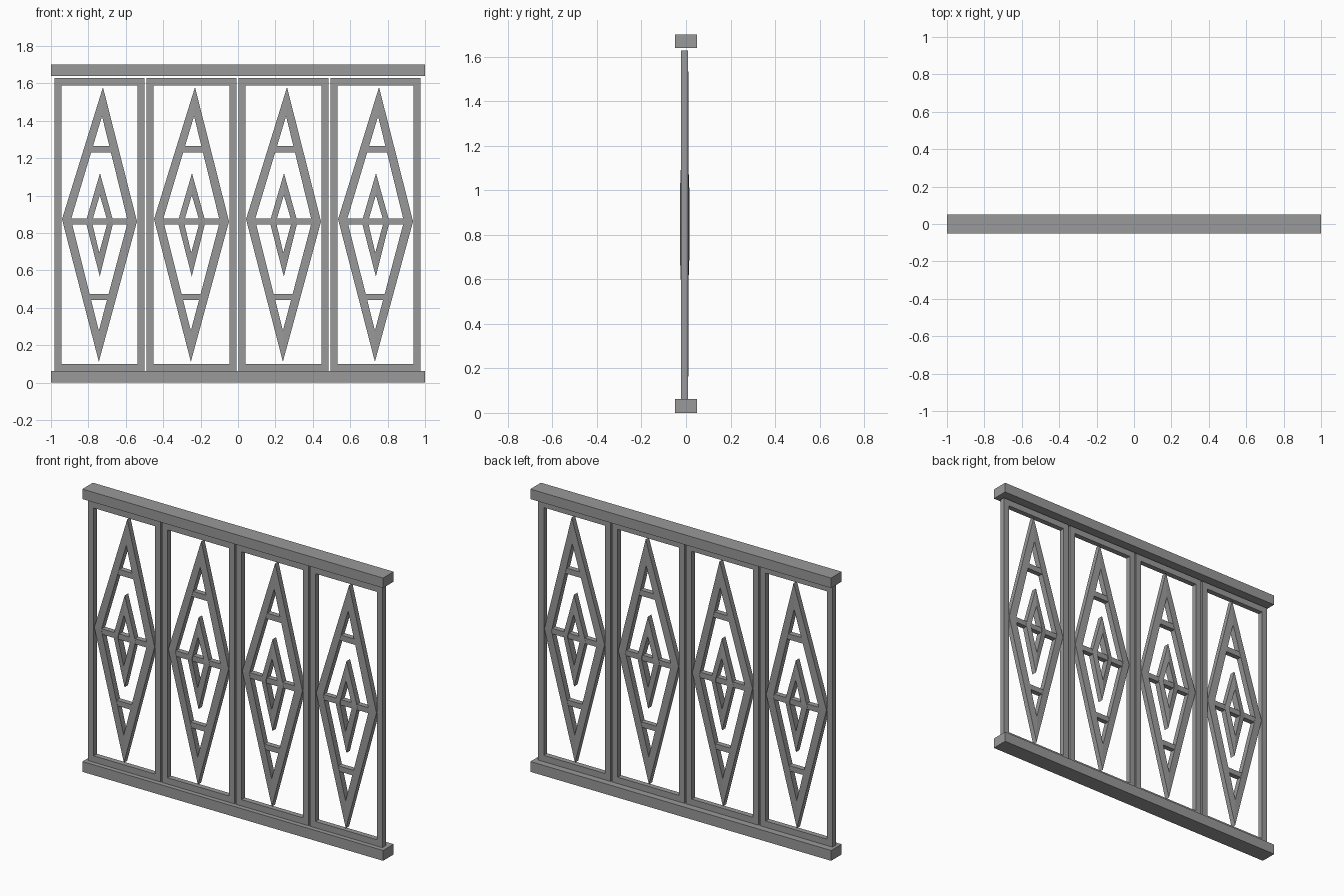
import bpy

if "Cube" in bpy.data.objects:
    bpy.data.objects.remove(bpy.data.objects["Cube"])

Y0 = -0.006  # depth centre of the panels

# Dark grey paint
paint = bpy.data.materials.new("dark_grey")
paint.diffuse_color = (0.32, 0.32, 0.32, 1)
paint.use_nodes = True
paint.node_tree.nodes["Principled BSDF"].inputs["Base Color"].default_value = paint.diffuse_color


def mesh_object(name, verts, faces):
    me = bpy.data.meshes.new(name)
    me.from_pydata(verts, [], faces)
    me.update()
    me.materials.append(paint)
    ob = bpy.data.objects.new(name, me)
    bpy.context.collection.objects.link(ob)
    return ob


def ring(name, cx, outer, inner, h_out, h_in):
    """Four-sided mitred frame; loops are anticlockwise (x, z) seen from the front."""
    verts = []
    for sign in (-1, 1):
        for loop, h in ((outer, h_out), (inner, h_in)):
            verts += [(cx + x, Y0 + sign * h, z) for x, z in loop]
    faces = []
    for i in range(4):
        j = (i + 1) % 4
        faces += [(i, j, 4 + j, 4 + i), (8 + j, 8 + i, 12 + i, 12 + j),
                  (j, i, 8 + i, 8 + j), (4 + i, 4 + j, 12 + j, 12 + i)]
    return mesh_object(name, verts, faces)


def prism(name, cx, pts, y0, y1):
    """Four-sided (x, z) outline extruded in depth."""
    verts = [(cx + x, y, z) for y in (y0, y1) for x, z in pts]
    faces = [(0, 1, 2, 3), (7, 6, 5, 4)]
    faces += [((i + 1) % 4, i, 4 + i, 4 + (i + 1) % 4) for i in range(4)]
    return mesh_object(name, verts, faces)


def rect(x0, x1, z0, z1):
    return [(x0, z0), (x1, z0), (x1, z1), (x0, z1)]


# Top and bottom rails
prism("bottom_rail", 0, rect(-1, 1, 0, 0.062), -0.05, 0.05)
prism("top_rail", 0, rect(-1, 1, 1.64, 1.70), -0.05, 0.05)

# Four lattice panels
for k in range(4):
    cx = -0.741 + 0.492 * k
    n = k + 1
    ring(f"panel_frame_{n}", cx, rect(-0.241, 0.241, 0.062, 1.628),
         rect(-0.204, 0.204, 0.1, 1.59), 0.016, 0.016)
    # Outer and inner diamonds: bottom, right, top, left
    ring(f"large_diamond_{n}", cx,
         [(-0.003, 0.112), (0.201, 0.862), (0.019, 1.58), (-0.20, 0.874)],
         [(-0.003, 0.278), (0.152, 0.862), (0.014, 1.425), (-0.152, 0.872)],
         0.0155, 0.0175)
    ring(f"small_diamond_{n}", cx,
         [(0.002, 0.568), (0.075, 0.86), (0.003, 1.12), (-0.073, 0.86)],
         [(-0.001, 0.695), (0.044, 0.86), (0.002, 1.003), (-0.04, 0.86)],
         0.0165, 0.021)
    # Cross bars
    for part, outline in (
            ("upper", [(-0.058, 1.232), (0.065, 1.232), (0.058, 1.266), (-0.048, 1.266)]),
            ("middle", rect(-0.163, 0.165, 0.845, 0.878)),
            ("lower", [(-0.05, 0.443), (0.047, 0.443), (0.055, 0.475), (-0.06, 0.475)])):
        prism(f"{part}_bar_{n}", cx, outline, Y0 - 0.0155, Y0 + 0.0155)
